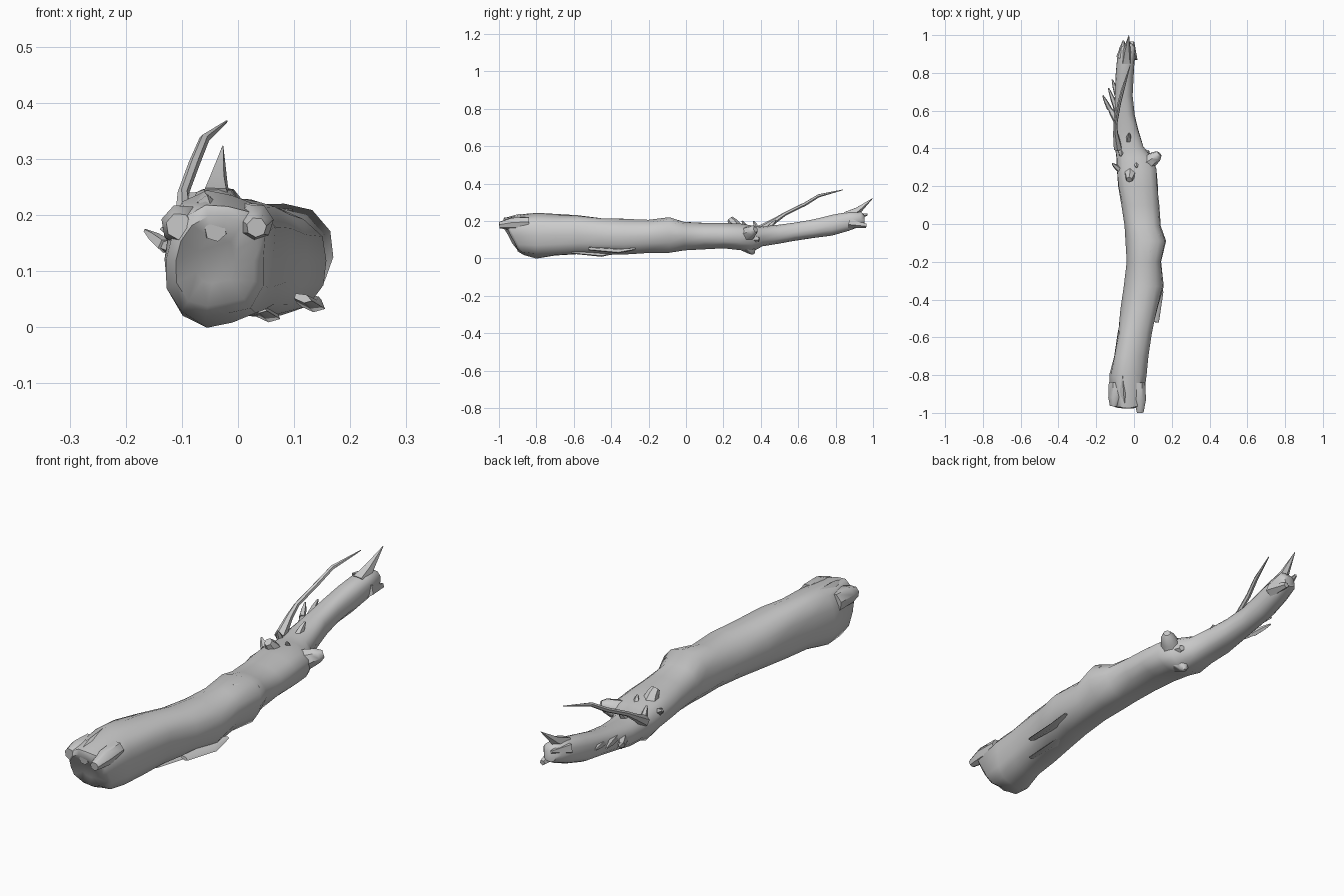
import bpy, math, random
from mathutils import Vector, noise

random.seed(4)
bark = bpy.data.materials.new("grey bark")
bark.diffuse_color = (0.6, 0.6, 0.6, 1)


def make(name, verts, faces, angle=50):
    me = bpy.data.meshes.new(name)
    me.from_pydata(verts, [], faces)
    me.materials.append(bark)
    ob = bpy.data.objects.new(name, me)
    bpy.context.collection.objects.link(ob)
    bpy.context.view_layer.objects.active = ob
    ob.select_set(True)
    bpy.ops.object.shade_smooth_by_angle(angle=math.radians(angle))
    ob.select_set(False)
    return ob


def skin(rings):
    """Bridge equal rings and close both ends."""
    n = len(rings[0])
    verts = [v for r in rings for v in r]
    faces = [(i * n + j, i * n + (j + 1) % n, (i + 1) * n + (j + 1) % n, (i + 1) * n + j)
             for i in range(len(rings) - 1) for j in range(n)]
    faces.append(tuple(reversed(range(n))))
    faces.append(tuple(range(len(verts) - n, len(verts))))
    return verts, faces


def limb(name, pts, n=6, squash=1.0):
    """Tapered tube through (x, y, z, radius) points."""
    rings = []
    for i, p in enumerate(pts):
        a, b = pts[max(i - 1, 0)], pts[min(i + 1, len(pts) - 1)]
        d = (Vector(b[:3]) - Vector(a[:3])).normalized()
        u = d.cross(Vector((0.3, 0.1, 1))).normalized()
        w = u.cross(d)
        rings.append([Vector(p[:3]) + p[3] * (u * math.cos(t) * squash - w * math.sin(t))
                      for t in (2 * math.pi * k / n for k in range(n))])
    return make(name, *skin(rings))


# Trunk stations: y, left x, right x, bottom z, top z
stations = [
    (-0.90, -0.125, 0.050, 0.020, 0.218), (-0.80, -0.130, 0.066, 0.003, 0.240),
    (-0.70, -0.110, 0.080, 0.010, 0.240), (-0.58, -0.090, 0.095, 0.020, 0.232),
    (-0.45, -0.068, 0.125, 0.020, 0.218), (-0.33, -0.050, 0.153, 0.028, 0.210),
    (-0.20, -0.042, 0.142, 0.032, 0.205), (-0.09, -0.045, 0.163, 0.030, 0.220),
    (-0.01, -0.050, 0.135, 0.045, 0.196), (0.10, -0.068, 0.134, 0.052, 0.190),
    (0.20, -0.085, 0.128, 0.055, 0.188), (0.29, -0.092, 0.120, 0.045, 0.185),
    (0.35, -0.092, 0.095, 0.035, 0.178), (0.41, -0.098, 0.048, 0.065, 0.172),
    (0.50, -0.108, 0.022, 0.080, 0.180), (0.58, -0.106, 0.004, 0.095, 0.190),
    (0.68, -0.100, -0.006, 0.108, 0.207), (0.78, -0.098, -0.002, 0.122, 0.230),
    (0.87, -0.090, 0.004, 0.148, 0.250), (0.935, -0.078, 0.006, 0.172, 0.252),
]
SIDES = 14
rings = []
for i, (y, x0, x1, z0, z1) in enumerate(stations):
    cx, cz, rx, rz = (x0 + x1) / 2, (z0 + z1) / 2, (x1 - x0) / 2, (z1 - z0) / 2
    ring = []
    for k in range(SIDES):
        t = 2 * math.pi * k / SIDES
        c, s = math.cos(t), math.sin(t)
        # slightly squared section with knobbly bark
        f = 1 / (abs(c) ** 2.5 + abs(s) ** 2.5) ** 0.4
        f *= 1 + 0.13 * noise.noise(Vector((c * 1.3, y * 5, s * 1.3 + 4)))
        yy = y - (0.055 * s + 0.02 if i == 0 else 0)      # slanted cut end
        ring.append(Vector((cx + rx * c * f, yy, cz + rz * s * f)))
    rings.append(ring)
# broken end: inner ring pushed forward at the top, then a shallow core
first = rings[0]
mid = sum(first, Vector()) / SIDES
lip = [mid + (v - mid) * 0.8 + Vector((0, -0.012 - 0.02 * random.random(), 0)) for v in first]
core = [mid + (v - mid) * 0.4 + Vector((0, -0.01, 0)) for v in first]
last = rings[-1]
mid2 = sum(last, Vector()) / SIDES
tip = [mid2 + (v - mid2) * 0.6 + Vector((0, 0.02, -0.005)) for v in last]
make("trunk", *skin([core, lip] + rings + [tip]))

# Splintered stubs around the notch of the cut end
limb("right_end_splinter", [(0.025, -0.84, 0.19, 0.034), (0.03, -0.93, 0.187, 0.034),
                            (0.033, -0.998, 0.178, 0.018)], 7)
limb("left_end_splinter", [(-0.095, -0.84, 0.18, 0.04), (-0.10, -0.92, 0.182, 0.038),
                           (-0.105, -0.965, 0.18, 0.024)], 7)
limb("middle_end_splinter", [(-0.045, -0.88, 0.185, 0.03), (-0.04, -0.965, 0.172, 0.02)], 6)
limb("top_end_chip", [(-0.06, -0.80, 0.218, 0.024), (-0.055, -0.90, 0.218, 0.018),
                      (-0.05, -0.955, 0.21, 0.010)], 5)

# Long thin branch and upturned tip spike
limb("thin_branch", [(-0.085, 0.40, 0.155, 0.024), (-0.098, 0.48, 0.205, 0.014),
                     (-0.098, 0.53, 0.238, 0.010), (-0.078, 0.64, 0.292, 0.010),
                     (-0.060, 0.71, 0.335, 0.009), (-0.020, 0.84, 0.367, 0.002)])
limb("tip_spike", [(-0.040, 0.86, 0.225, 0.032), (-0.037, 0.92, 0.258, 0.020),
                   (-0.027, 1.0, 0.323, 0.001)], 5)
limb("tip_stub", [(-0.01, 0.87, 0.19, 0.03), (-0.01, 0.965, 0.175, 0.012)], 5)
limb("tip_left_splinter", [(-0.07, 0.88, 0.22, 0.026), (-0.055, 0.97, 0.235, 0.006)], 5)

# Broken knots at the fork
limb("right_knot", [(0.05, 0.31, 0.12, 0.05), (0.10, 0.345, 0.14, 0.036),
                    (0.122, 0.36, 0.15, 0.028), (0.135, 0.372, 0.155, 0.015)], 7)
limb("right_knot_prong", [(0.06, 0.35, 0.11, 0.032), (0.07, 0.39, 0.10, 0.012)], 5)
limb("top_knot", [(-0.02, 0.27, 0.16, 0.036), (-0.022, 0.25, 0.195, 0.025),
                  (-0.025, 0.235, 0.213, 0.017)], 6)
limb("lower_knot", [(0.03, 0.32, 0.08, 0.05), (0.03, 0.355, 0.035, 0.02),
                    (0.03, 0.36, 0.022, 0.007)], 6)
limb("side_burl", [(0.08, -0.13, 0.15, 0.065), (0.115, -0.08, 0.165, 0.045),
                   (0.125, -0.05, 0.17, 0.02)], 8)

# Small twigs along the left of the thin end: start, end, radius
twigs = [((-0.085, 0.54, 0.14), (-0.14, 0.63, 0.145), 0.022),
         ((-0.13, 0.61, 0.145), (-0.165, 0.68, 0.172), 0.014),
         ((-0.09, 0.60, 0.16), (-0.135, 0.72, 0.175), 0.016),
         ((-0.09, 0.68, 0.17), (-0.115, 0.765, 0.18), 0.014),
         ((-0.07, 0.38, 0.16), (-0.07, 0.36, 0.20), 0.014),
         ((-0.03, 0.44, 0.16), (-0.025, 0.48, 0.205), 0.016),
         ((0.01, 0.32, 0.165), (0.015, 0.30, 0.20), 0.014),
         ((-0.08, 0.29, 0.15), (-0.115, 0.32, 0.175), 0.016)]
for i, (a, b, r) in enumerate(twigs):
    m = Vector(a).lerp(Vector(b), 0.55)
    limb(f"twig_{i + 1}", [(*a, r), (*m, r * 0.75), (*b, r * 0.25)], 5)

# Loose bark flaps under the log
for i, (x, y, z) in enumerate([(0.05, -0.45, 0.022), (0.13, -0.36, 0.04)]):
    limb(f"bark_flap_{i + 1}", [(x - 0.015, y - 0.16, z + 0.012, 0.008), (x, y, z, 0.012),
                                (x + 0.01, y + 0.09, z + 0.012, 0.004)], 5, 2.2)
